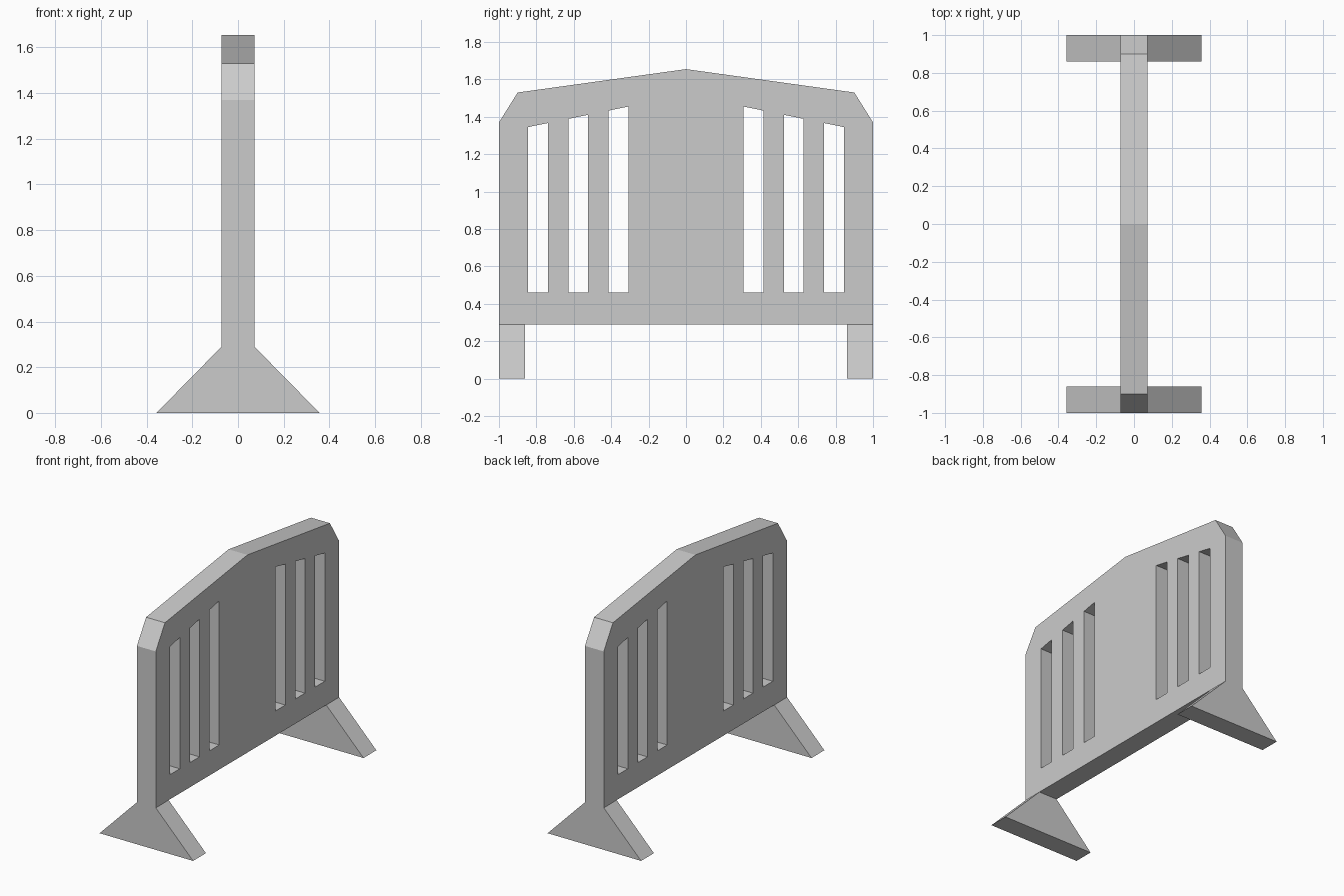
import bpy, bmesh
from math import radians

if "Cube" in bpy.data.objects:
    bpy.data.objects.remove(bpy.data.objects["Cube"])

HALF_T = 0.072    # half panel thickness
BASE_Z = 0.29     # underside of panel


def extruded(name, loops, depth, rotation, location=(0, 0, 0)):
    """Filled 2D outline (later loops are holes) extruded to +-depth."""
    cu = bpy.data.curves.new(name, 'CURVE')
    cu.dimensions = '2D'
    cu.fill_mode = 'BOTH'
    cu.extrude = depth
    for pts in loops:
        sp = cu.splines.new('POLY')
        sp.points.add(len(pts) - 1)
        for p, (a, b) in zip(sp.points, pts):
            p.co = (a, b, 0, 1)
        sp.use_cyclic_u = True
    ob = bpy.data.objects.new(name, cu)
    bpy.context.collection.objects.link(ob)
    ob.rotation_euler = rotation
    ob.location = location
    bpy.ops.object.select_all(action='DESELECT')
    ob.select_set(True)
    bpy.context.view_layer.objects.active = ob
    bpy.ops.object.convert(target='MESH')
    ob = bpy.context.object
    # weld caps to sides and keep flat faces
    bm = bmesh.new()
    bm.from_mesh(ob.data)
    bmesh.ops.remove_doubles(bm, verts=bm.verts, dist=1e-4)
    bmesh.ops.recalc_face_normals(bm, faces=bm.faces)
    for f in bm.faces:
        f.smooth = False
    bm.to_mesh(ob.data)
    bm.free()
    return ob


# Panel outline with a peaked top and chamfered corners
outline = [(-1, BASE_Z), (1, BASE_Z), (1, 1.37), (0.9, 1.53),
           (0, 1.655), (-0.9, 1.53), (-1, 1.37)]


def slot_top(y):
    return 1.455 - 0.205 * (y - 0.308)


# Three slots per side, with tops following the slope
slots = []
for side in (-1, 1):
    for i in range(3):
        a = 0.308 + i * 0.215
        b = a + 0.106
        slots.append([(side * a, 0.46), (side * b, 0.46),
                      (side * b, slot_top(b)), (side * a, slot_top(a))])

extruded("barrier_panel", [outline] + slots, HALF_T,
         (radians(90), 0, radians(90)))

# Splayed feet at both ends
foot = [(-0.357, 0), (0.357, 0), (HALF_T, BASE_Z), (-HALF_T, BASE_Z)]
for side, label in ((-1, "front_foot"), (1, "back_foot")):
    extruded(label, [foot], 0.07, (radians(90), 0, 0), (0, side * 0.93, 0))
